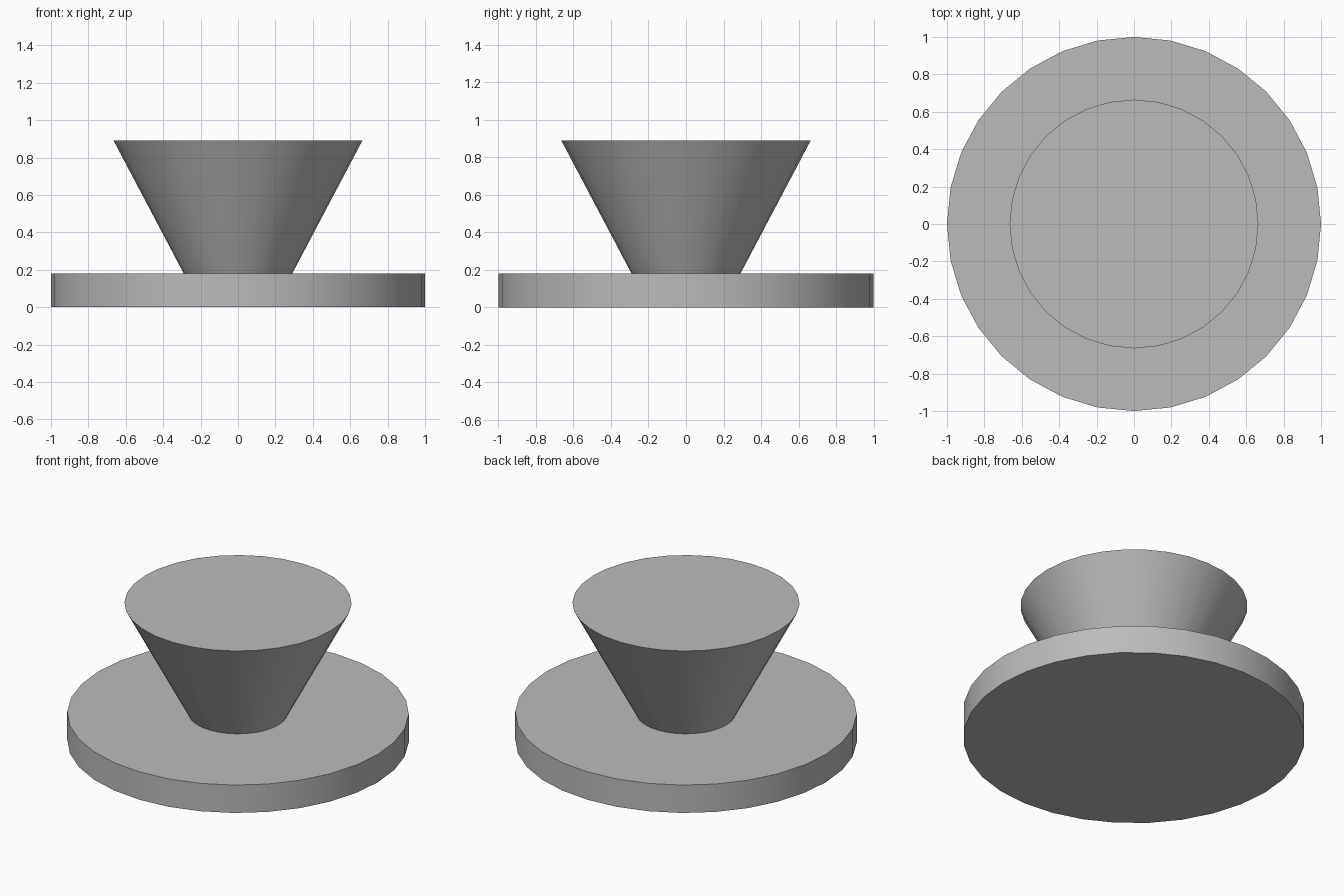
import bpy
import math

cube = bpy.data.objects.get("Cube")
if cube:
    bpy.data.objects.remove(cube, do_unlink=True)

# Single plain grey for the whole model
grey = bpy.data.materials.new("plain grey")
grey.use_nodes = True
colour = (0.5, 0.5, 0.5, 1)
grey.diffuse_color = colour
grey.node_tree.nodes["Principled BSDF"].inputs["Base Color"].default_value = colour

BASE_TOP = 0.18
KNOB_TOP = 0.89


def round_part(name, bottom_radius, top_radius, z_low, z_high):
    """Capped round solid with a smooth wall and crisp rims."""
    bpy.ops.mesh.primitive_cone_add(
        vertices=32, radius1=bottom_radius, radius2=top_radius,
        depth=z_high - z_low, location=(0, 0, (z_low + z_high) / 2))
    part = bpy.context.object
    part.name = name
    part.data.materials.append(grey)
    bpy.ops.object.shade_smooth_by_angle(angle=math.radians(30))
    return part


# Flat disc and the flared knob standing on it
round_part("base_disc", 1.0, 1.0, 0, BASE_TOP)
round_part("flared_knob", 0.29, 0.665, BASE_TOP, KNOB_TOP)
